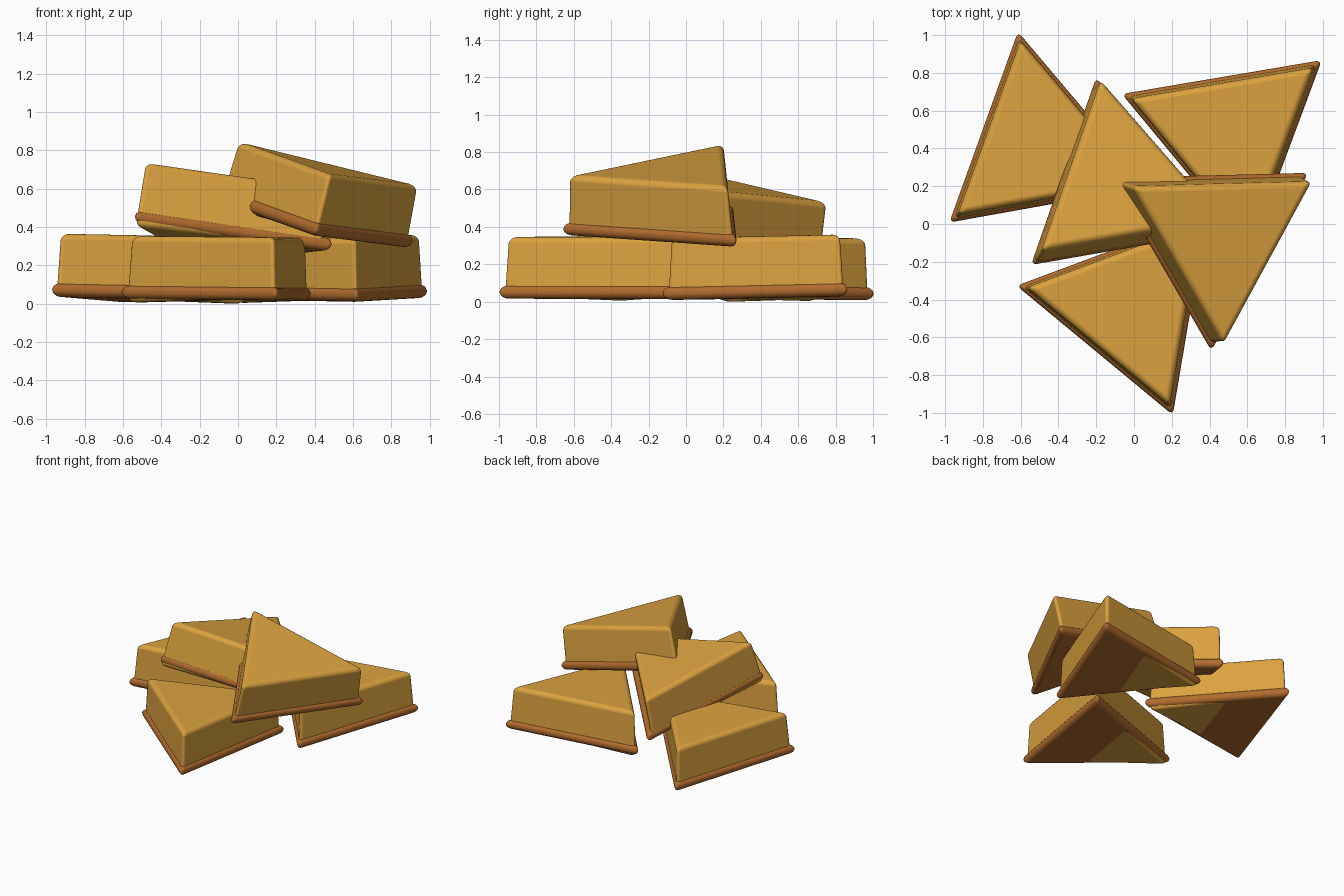
import bpy, bmesh
from math import cos, sin, radians, pi
from mathutils import Vector, Matrix

if "Cube" in bpy.data.objects:
    bpy.data.objects.remove(bpy.data.objects["Cube"], do_unlink=True)


def make_material(name, rgb):
    mat = bpy.data.materials.new(name)
    mat.use_nodes = True
    mat.diffuse_color = (*rgb, 1)
    mat.node_tree.nodes["Principled BSDF"].inputs["Base Color"].default_value = (*rgb, 1)
    return mat


GOLD = make_material("golden filling", (0.71, 0.36, 0.05))
BROWN = make_material("brown crust", (0.44, 0.148, 0.027))


def triangle_prism(name, mat, low_r, top_r, low_z, top_z, bevel, dip=0.0, shift=0.0):
    """Rounded triangular block, first corner on +x; dip lowers that corner's underside."""
    bm = bmesh.new()
    rings = []
    for r, z, d in ((low_r, low_z, dip), (top_r, top_z, 0)):
        rings.append([bm.verts.new((r * cos(k * 2 * pi / 3) + shift,
                                    r * sin(k * 2 * pi / 3),
                                    z - (d if k == 0 else 0))) for k in range(3)])
    low, top = rings
    bm.faces.new(low[::-1])
    bm.faces.new(top)
    for k in range(3):
        j = (k + 1) % 3
        bm.faces.new((low[k], low[j], top[j], top[k]))
    mesh = bpy.data.meshes.new(name)
    bm.to_mesh(mesh)
    bm.free()
    mesh.materials.append(mat)
    for p in mesh.polygons:
        p.use_smooth = True
    obj = bpy.data.objects.new(name, mesh)
    bpy.context.collection.objects.link(obj)
    mod = obj.modifiers.new("rounded edges", "BEVEL")
    mod.width = bevel
    mod.segments = 4
    mod.limit_method = "ANGLE"
    mod.angle_limit = radians(30)
    mod.harden_normals = True
    return obj


def wedge(name, origin, slope, turn, shift=0.0):
    """One slice: crust slab plus filling, laid on a plane with the given x and y slopes."""
    normal = Vector((-slope[0], -slope[1], 1)).normalized()
    tilt = Vector((0, 0, 1)).rotation_difference(normal).to_matrix().to_4x4()
    place = Matrix.Translation(origin) @ tilt @ Matrix.Rotation(radians(turn), 4, "Z")
    crust = triangle_prism(name + "_crust", BROWN, 0.62, 0.62, 0, 0.072, 0.034)
    filling = triangle_prism(name + "_filling", GOLD, 0.588, 0.565, 0.015, 0.33,
                             0.033, dip=0.035, shift=shift)
    for obj in (crust, filling):
        obj.matrix_world = place


# Three slices on the ground
wedge("left_back_wedge", (-0.505, 0.407, 0.02), (-0.015, -0.025), -19.8)
wedge("right_back_wedge", (0.517, 0.473, 0.02), (0.005, 0.02), 159.6)
wedge("front_wedge", (-0.011, -0.43, 0.018), (-0.01, 0.0), 170.4)

# Two slices leaning on top
wedge("middle_wedge", (-0.085, 0.168, 0.298), (-0.11, -0.195), 220.6, shift=0.02)
wedge("top_wedge", (0.395, -0.05, 0.392), (-0.247, 0.065), 151)
